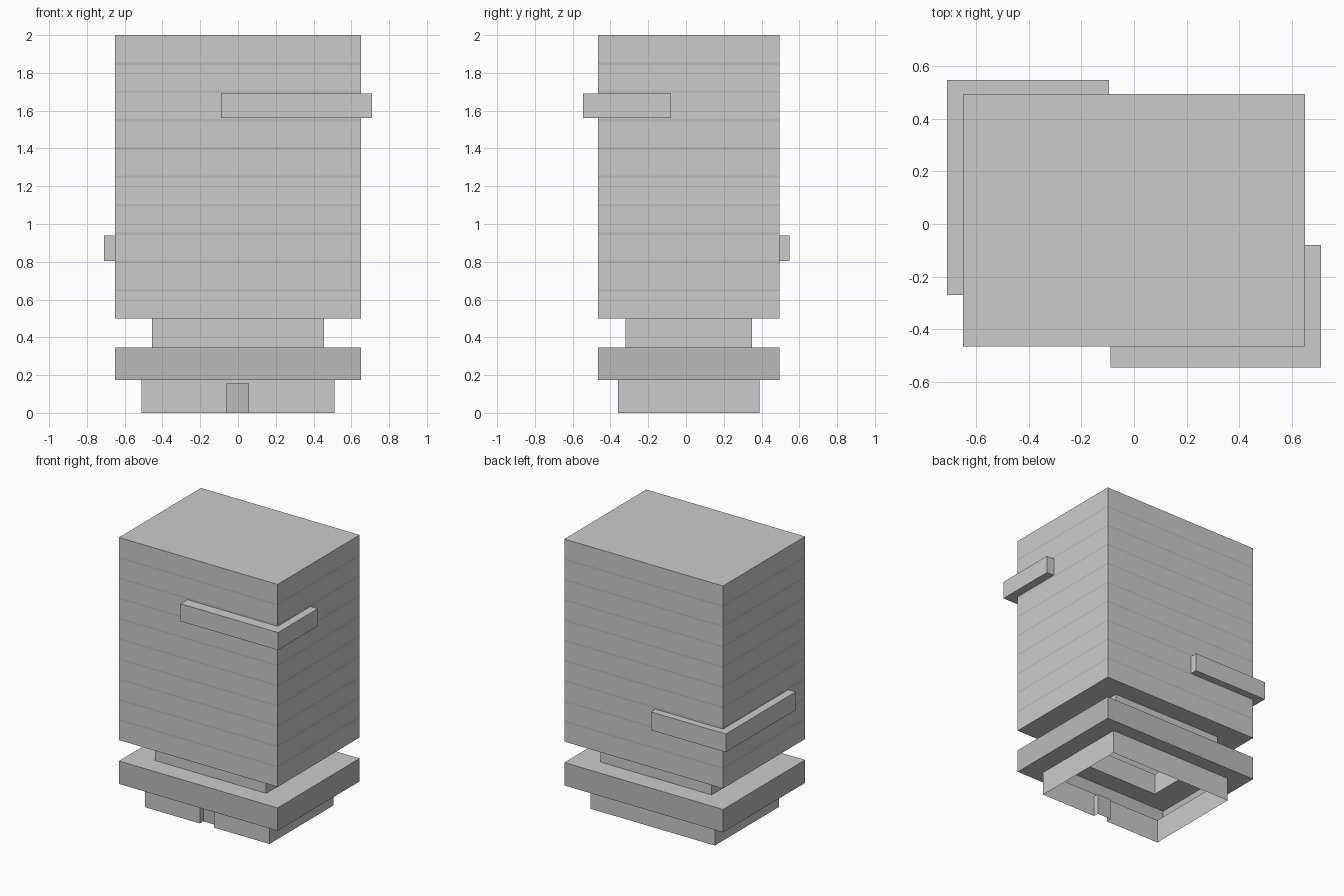
import bpy, bmesh

if "Cube" in bpy.data.objects:
    bpy.data.objects.remove(bpy.data.objects["Cube"])

dark = bpy.data.materials.new("dark_trim")
dark.diffuse_color = (0.5, 0.5, 0.5, 1)
dark.use_nodes = True
dark.node_tree.nodes["Principled BSDF"].inputs["Base Color"].default_value = dark.diffuse_color
plain = bpy.data.materials.new("wall_grey")
plain.diffuse_color = (0.8, 0.8, 0.8, 1)
plain.use_nodes = True
plain.node_tree.nodes["Principled BSDF"].inputs["Base Color"].default_value = plain.diffuse_color

# Footprints, counter-clockwise seen from above
def rect(x0, x1, y0, y1):
    return [(x0, y0), (x1, y0), (x1, y1), (x0, y1)]

BASE = rect(-0.51, 0.51, -0.36, 0.39)
SLAB = rect(-0.65, 0.65, -0.465, 0.495)
NECK = rect(-0.455, 0.455, -0.32, 0.35)
TOWER = SLAB

def stack(bm, levels):
    """Join successive (outline, z, dark) loops with quads facing outward."""
    rings = [[bm.verts.new((x, y, z)) for x, y in o] for o, z, _ in levels]
    for (a, b), (_, _, mat) in zip(zip(rings, rings[1:]), levels[1:]):
        for i in range(len(a)):
            j = (i + 1) % len(a)
            bm.faces.new((a[i], a[j], b[j], b[i])).material_index = mat
    return rings

def seams(bm, xs, ys):
    """Cut vertical panel seams."""
    for axis, values in ((0, xs), (1, ys)):
        for v in values:
            co, no = [0, 0, 0], [0, 0, 0]
            co[axis], no[axis] = v, 1
            bmesh.ops.bisect_plane(bm, geom=bm.verts[:] + bm.edges[:] + bm.faces[:],
                                   plane_co=co, plane_no=no)

def finish(bm, name):
    mesh = bpy.data.meshes.new(name)
    bm.to_mesh(mesh)
    bm.free()
    mesh.materials.append(plain)
    mesh.materials.append(dark)
    obj = bpy.data.objects.new(name, mesh)
    bpy.context.collection.objects.link(obj)

# Ground floor: open-bottomed walls with a recessed doorway
d0, d1, yf, yd, zd = -0.06, 0.055, -0.36, -0.32, 0.155
bm = bmesh.new()
notched = [BASE[0], (d0, yf), (d0, yd), (d1, yd), (d1, yf)] + BASE[1:]
stack(bm, [(notched, 0, 0), (notched, zd, 0)])
bm.faces.ensure_lookup_table()
bm.faces[2].material_index = 1                       # door
bm.faces.new([bm.verts.new((x, y, zd)) for x, y in
              ((d0, yf), (d0, yd), (d1, yd), (d1, yf))])  # lintel soffit
stack(bm, [(BASE, zd, 0), (BASE, 0.175, 0)])
seams(bm, (-0.22, 0.07, 0.36), (-0.21, 0.09))
finish(bm, "ground_floor")

# Canopy slab, hollow from below
bm = bmesh.new()
stack(bm, [(BASE, 0.175, 0), (SLAB, 0.175, 0), (SLAB, 0.345, 1), (NECK, 0.345, 0)])
finish(bm, "canopy_slab")

# Recessed storey between canopy and tower
bm = bmesh.new()
stack(bm, [(NECK, 0.345, 0), (NECK, 0.5, 0)])
finish(bm, "recessed_storey")

# Tower with flush floor bands and a closed roof
bm = bmesh.new()
levels = [(NECK, 0.5, 0), (TOWER, 0.5, 0)]
for i in range(1, 10):
    z = 0.5 + 0.15 * i
    levels += [(TOWER, z - 0.007, 0), (TOWER, z + 0.007, 1)]
levels.append((TOWER, 2.0, 0))
rings = stack(bm, levels)
seams(bm, (-0.28, 0.09, 0.46), (-0.21, 0.11, 0.43))
top = [e for e in bm.edges if e.is_boundary and all(v.co.z > 1.99 for v in e.verts)]
bmesh.ops.contextual_create(bm, geom=top)
finish(bm, "tower")

# Corner balconies: L-shaped boxes wrapping opposite corners
def balcony(name, outline, z0, z1):
    bm = bmesh.new()
    low, high = stack(bm, [(outline, z0, 0), (outline, z1, 0)])
    bm.faces.new(low[::-1])
    bm.faces.new(high)
    finish(bm, name)

balcony("front_right_balcony",
        [(-0.09, -0.545), (0.71, -0.545), (0.71, -0.08), (0.65, -0.08),
         (0.65, -0.465), (-0.09, -0.465)], 1.56, 1.69)
balcony("back_left_balcony",
        [(-0.095, 0.548), (-0.71, 0.548), (-0.71, -0.27), (-0.65, -0.27),
         (-0.65, 0.495), (-0.095, 0.495)], 0.805, 0.94)
